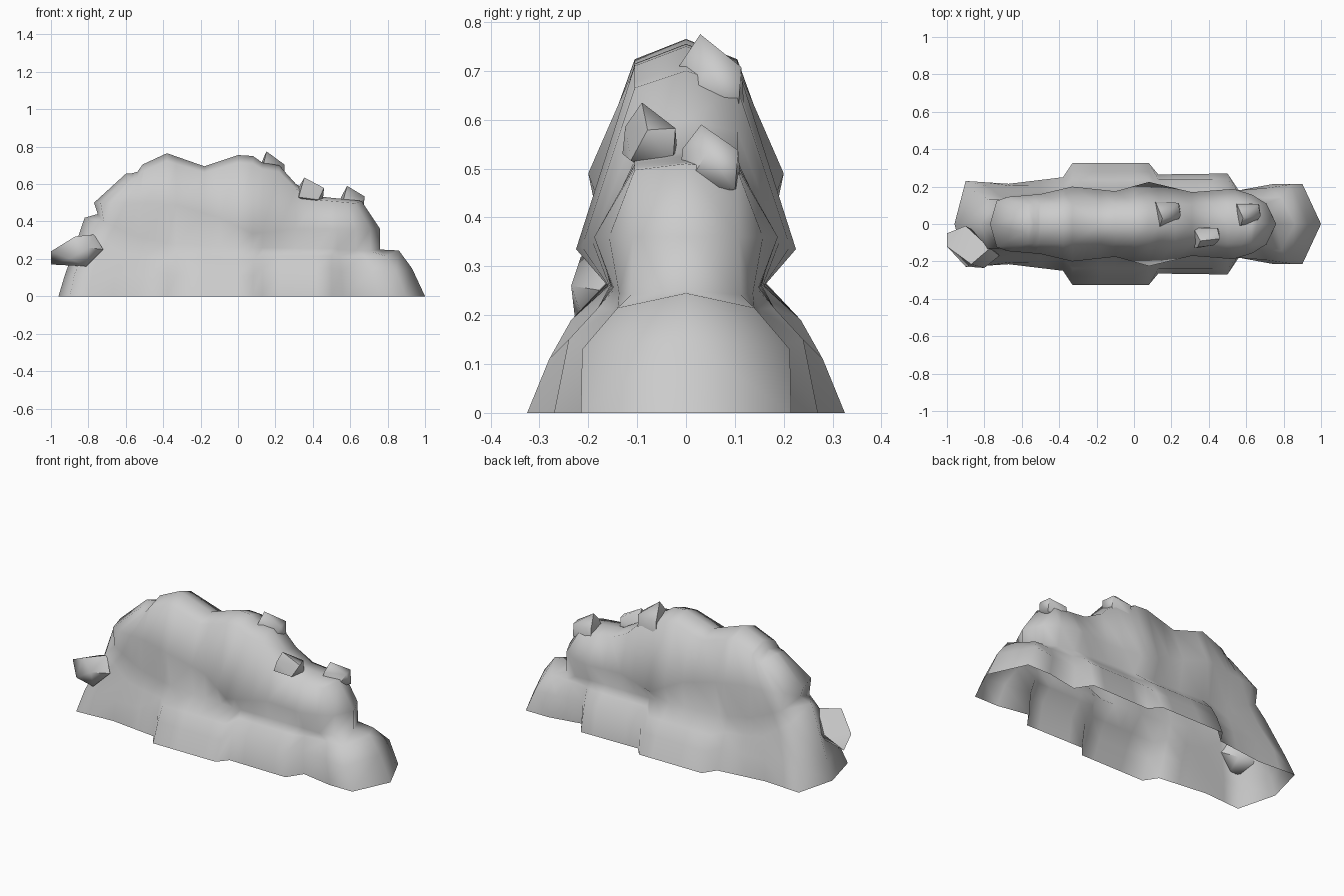
import bpy
import bmesh

default_cube = bpy.data.objects.get("Cube")
if default_cube:
    bpy.data.objects.remove(default_cube, do_unlink=True)

stone = bpy.data.materials.new("stone_grey")
stone.use_nodes = True
stone_colour = (0.6, 0.6, 0.6, 1)
stone.diffuse_color = stone_colour
stone.node_tree.nodes["Principled BSDF"].inputs["Base Color"].default_value = stone_colour


def finish(name, bm, angle):
    """Turn a bmesh into a named, shaded stone object."""
    bmesh.ops.recalc_face_normals(bm, faces=bm.faces)
    mesh = bpy.data.meshes.new(name)
    bm.to_mesh(mesh)
    bm.free()
    mesh.materials.append(stone)
    obj = bpy.data.objects.new(name, mesh)
    bpy.context.collection.objects.link(obj)
    bpy.ops.object.select_all(action="DESELECT")
    obj.select_set(True)
    bpy.context.view_layer.objects.active = obj
    bpy.ops.object.shade_smooth_by_angle(angle=angle)


def sample(outline, x):
    """Read half width and height from an outline at position x."""
    for a, b in zip(outline, outline[1:]):
        if x <= b[0]:
            t = max(0.0, (x - a[0]) / (b[0] - a[0]))
            return [p + (q - p) * t for p, q in zip(a[1:], b[1:])]
    return outline[-1][1:]


# Outlines from the ground upwards: x, half width, height
ground = [(-.96, 0, 0), (-.9, .23, 0), (-.67, .215, 0), (-.38, .25, 0),
          (-.33, .325, 0), (.08, .325, 0), (.13, .265, 0), (.5, .27, 0),
          (.56, .18, 0), (.75, .215, 0), (.9, .215, 0), (1, 0, 0)]
shoulder = [(-.93, 0, .1), (-.87, .2, .12), (-.38, .21, .12), (-.33, .28, .11),
            (.08, .28, .11), (.13, .24, .15), (.5, .24, .15),
            (.56, .17, .13), (.86, .215, .13), (.93, 0, .15)]
ledge = [(-.82, 0, .42), (-.78, .13, .34), (-.6, .165, .22), (-.38, .18, .2),
         (-.33, .235, .19), (.08, .235, .19), (.13, .18, .215), (.5, .18, .215),
         (.56, .14, .21), (.79, .14, .215), (.86, 0, .245)]
neck = [(-.75, 0, .44), (-.72, .13, .4), (-.55, .15, .32), (-.33, .155, .275),
        (.08, .16, .26), (.5, .15, .255), (.7, .13, .24), (.76, 0, .25)]
bulge = [(-.77, 0, .5), (-.73, .14, .5), (-.5, .16, .5), (-.33, .2, .49),
         (-.1, .175, .42), (.08, .225, .335), (.31, .17, .36),
         (.56, .19, .36), (.7, .125, .36), (.76, 0, .36)]
ridge = [(-.6, 0, .655), (-.54, 0, .66), (-.52, 0, .7), (-.38, 0, .765),
         (-.18, 0, .695), (0, 0, .755), (.08, 0, .75), (.13, 0, .715),
         (.22, 0, .7), (.31, 0, .6), (.42, 0, .535), (.66, 0, .51)]


def crown_edge(x):
    """The rounded edge beside the ridge, dropping more where it is tall."""
    inside = min(1, (x - ridge[0][0]) / .03, (ridge[-1][0] - x) / .03)
    top = sample(ridge, x)[1]
    return .105 * inside, top - (.015 + .1 * (top - .5)) * inside


# Rock wall: one half lofted through the outlines, then mirrored
stations = [-.96, -.9, -.8, -.67, -.55, -.5, -.38, -.33, -.18, -.1, 0,
            .08, .13, .22, .31, .42, .5, .56, .75, .9, 1]


def fit(x, outline):
    """Squeeze the outer stations into the length of an outline."""
    if x < -.5:
        return -.5 + (x + .5) * (outline[0][0] + .5) / (stations[0] + .5)
    if x > .5:
        return .5 + (x - .5) * (outline[-1][0] - .5) / (stations[-1] - .5)
    return x


bm = bmesh.new()
rows = []
for outline in (ground, shoulder, ledge, neck, bulge, "crown", ridge):
    row = []
    for station in stations:
        if outline == "crown":
            x = fit(station, ridge)
            width, height = crown_edge(x)
        else:
            x = fit(station, outline)
            width, height = sample(outline, x)
        row.append(bm.verts.new((x, -width, height)))
    rows.append(row)
for low, high in zip(rows, rows[1:]):
    for i in range(len(stations) - 1):
        bm.faces.new((low[i], low[i + 1], high[i + 1], high[i]))
other = bmesh.ops.duplicate(bm, geom=bm.verts[:] + bm.edges[:] + bm.faces[:])["geom"]
for v in other:
    if isinstance(v, bmesh.types.BMVert):
        v.co.y = -v.co.y
bmesh.ops.remove_doubles(bm, verts=bm.verts, dist=.0005)
finish("rock_wall", bm, 1.5)


def boulder(name, points, centre=(0, 0, 0), half=(1, 1, 1)):
    """Angular stone: the hull of a few points, scaled to its box."""
    bm = bmesh.new()
    for p in points:
        bm.verts.new([c + h * q for c, h, q in zip(centre, half, p)])
    bmesh.ops.convex_hull(bm, input=bm.verts)
    loose = [v for v in bm.verts if not v.link_faces]
    bmesh.ops.delete(bm, geom=loose, context="VERTS")
    finish(name, bm, 1)


# Small stones resting on the descending crest, widening towards their seat
chunk = [(-.4, -.3, 1), (-.9, .9, .1), (.8, .9, .25), (1, -.1, .2),
         (-.6, -.9, .3), (.9, .8, -.9), (-1, 1, -.8), (-.8, -1, -.5),
         (.6, -.7, -.7), (0, 0, -1)]
boulder("upper_stone", chunk, (.18, .05, .685), (.07, .07, .09))
boulder("middle_stone", chunk, (.385, -.073, .565), (.075, .057, .07))
boulder("lower_stone", chunk, (.61, .05, .52), (.067, .063, .07))

# Larger stone jutting out of the right end
jutting = [(-1, -.05, .17), (-1, -.12, .24), (-.9, -.01, .25), (-.87, -.215, .32),
           (-.77, -.13, .33), (-.72, -.17, .25), (-.8, -.235, .26),
           (-.9, -.228, .2), (-.81, -.2, .16), (-.78, -.08, .2)]
boulder("jutting_stone", jutting)
